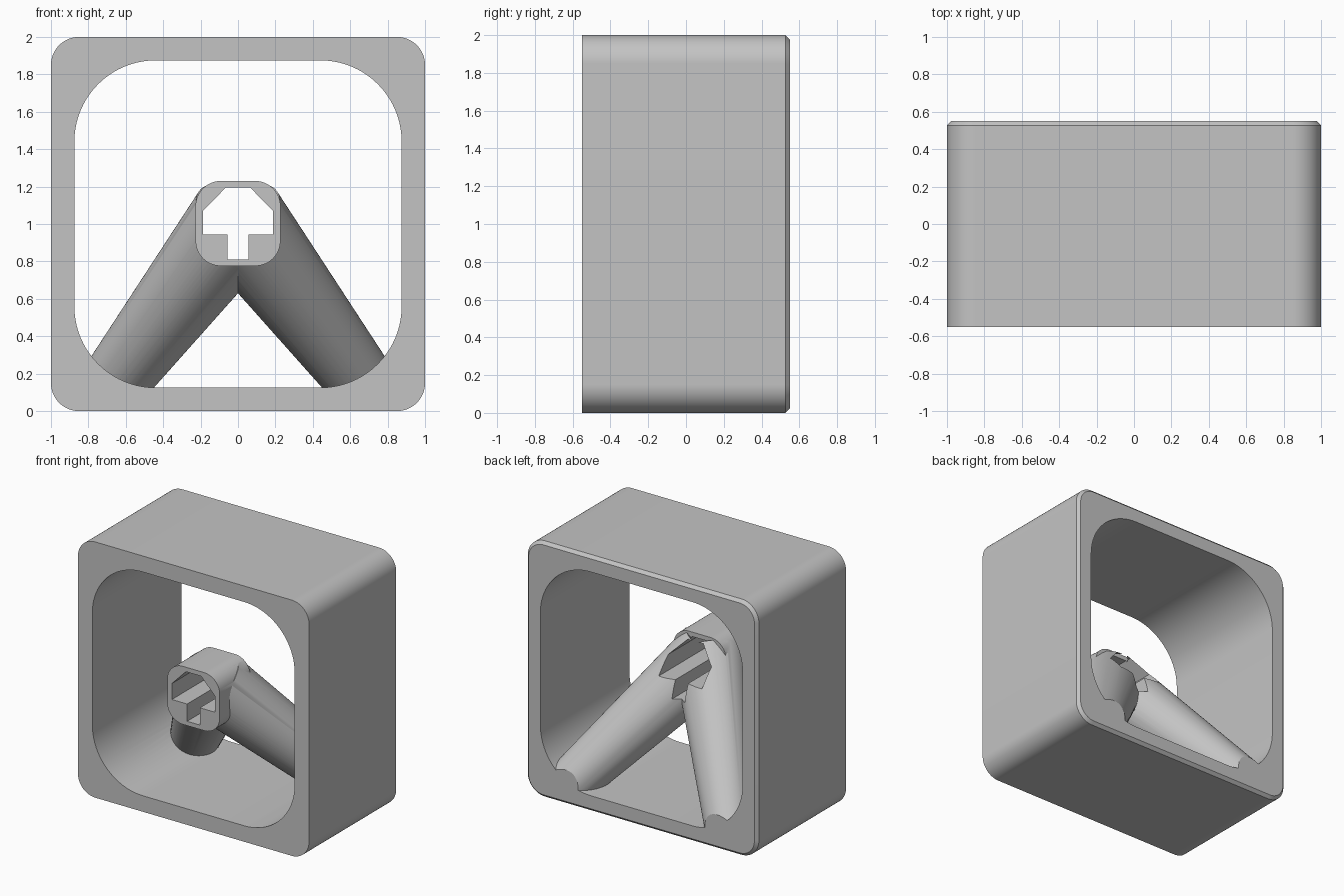
import bpy, bmesh, math
from mathutils import Vector

cube = bpy.data.objects.get("Cube")
if cube:
    bpy.data.objects.remove(cube, do_unlink=True)

grey = bpy.data.materials.new("plain_grey")
grey.use_nodes = True
colour = (0.55, 0.55, 0.55, 1)
grey.diffuse_color = colour
grey.node_tree.nodes["Principled BSDF"].inputs["Base Color"].default_value = colour


def finish(name, bm):
    bmesh.ops.recalc_face_normals(bm, faces=bm.faces)
    mesh = bpy.data.meshes.new(name)
    bm.to_mesh(mesh)
    bm.free()
    mesh.materials.append(grey)
    obj = bpy.data.objects.new(name, mesh)
    bpy.context.scene.collection.objects.link(obj)
    return obj


def rounded(half, r, zc, steps=20):
    """Outline of a rounded square in the xz plane."""
    pts = []
    for q in range(4):
        mid = math.radians(45 + 90 * q)
        cx = math.copysign(half - r, math.cos(mid))
        cz = math.copysign(half - r, math.sin(mid))
        for i in range(steps + 1):
            a = math.radians(90 * (q + i / steps))
            pts.append((cx + r * math.cos(a), zc + cz + r * math.sin(a)))
    return pts


def loft(name, sections):
    """Solid through matching xz outlines, each placed at its own y."""
    bm = bmesh.new()
    rings = [[bm.verts.new((x, y, z)) for x, z in pts] for y, pts in sections]
    n = len(rings[0])
    for a, b in zip(rings, rings[1:]):
        for i in range(n):
            j = (i + 1) % n
            bm.faces.new((a[i], a[j], b[j], b[i]))
    bm.faces.new(rings[0])
    bm.faces.new(rings[-1])
    return finish(name, bm)


def strut(name, side):
    """Tapered round strut from the hub to a lower back corner."""
    start = Vector((0, -0.30, 1.02))
    axis = Vector((0.65 * side, 0.70, -0.85))
    length = axis.length * 1.3
    bm = bmesh.new()
    bmesh.ops.create_cone(bm, cap_ends=True, segments=72, radius1=0.26,
                          radius2=0.156, depth=length)
    bmesh.ops.translate(bm, verts=bm.verts, vec=(0, 0, length / 2))
    turn = Vector((0, 0, 1)).rotation_difference(axis).to_matrix()
    bmesh.ops.rotate(bm, verts=bm.verts, matrix=turn)
    bmesh.ops.translate(bm, verts=bm.verts, vec=start)
    return finish(name, bm)


def combine(target, tool, operation):
    """Apply a boolean and discard the tool."""
    mod = target.modifiers.new("combine", "BOOLEAN")
    mod.operation = operation
    mod.solver = "EXACT"
    mod.object = tool
    bpy.context.view_layer.update()
    graph = bpy.context.evaluated_depsgraph_get()
    mesh = bpy.data.meshes.new_from_object(target.evaluated_get(graph))
    target.modifiers.clear()
    target.data = mesh
    bpy.data.objects.remove(tool, do_unlink=True)


# Outer block with a chamfered back edge
frame = loft("frame_with_hub", [
    (-0.55, rounded(1, 0.15, 1)),
    (0.527, rounded(1, 0.15, 1)),
    (0.55, rounded(0.977, 0.127, 1)),
])

# Hub and its two struts
spider = loft("hub", [(y, rounded(0.227, 0.135, 1.003)) for y in (-0.8, -0.17)])
for label, side in (("left_strut", 1), ("right_strut", -1)):
    combine(spider, strut(label, side), "UNION")

# Opening that leaves the hub and struts standing
opening = loft("opening", [(y, rounded(0.875, 0.435, 1)) for y in (-0.7, 0.7)])
combine(opening, spider, "DIFFERENCE")
combine(frame, opening, "DIFFERENCE")

# Keyed hole through the hub
half_key = [(0.055, 0.81), (0.055, 0.945), (0.187, 0.945),
            (0.187, 1.07), (0.065, 1.195)]
key = half_key + [(-x, z) for x, z in reversed(half_key)]
combine(frame, loft("key_hole", [(y, key) for y in (-0.9, 0.9)]), "DIFFERENCE")

# Smooth curved walls, crisp edges
bpy.ops.object.select_all(action="DESELECT")
frame.select_set(True)
bpy.context.view_layer.objects.active = frame
bpy.ops.object.shade_smooth_by_angle(angle=math.radians(25))
